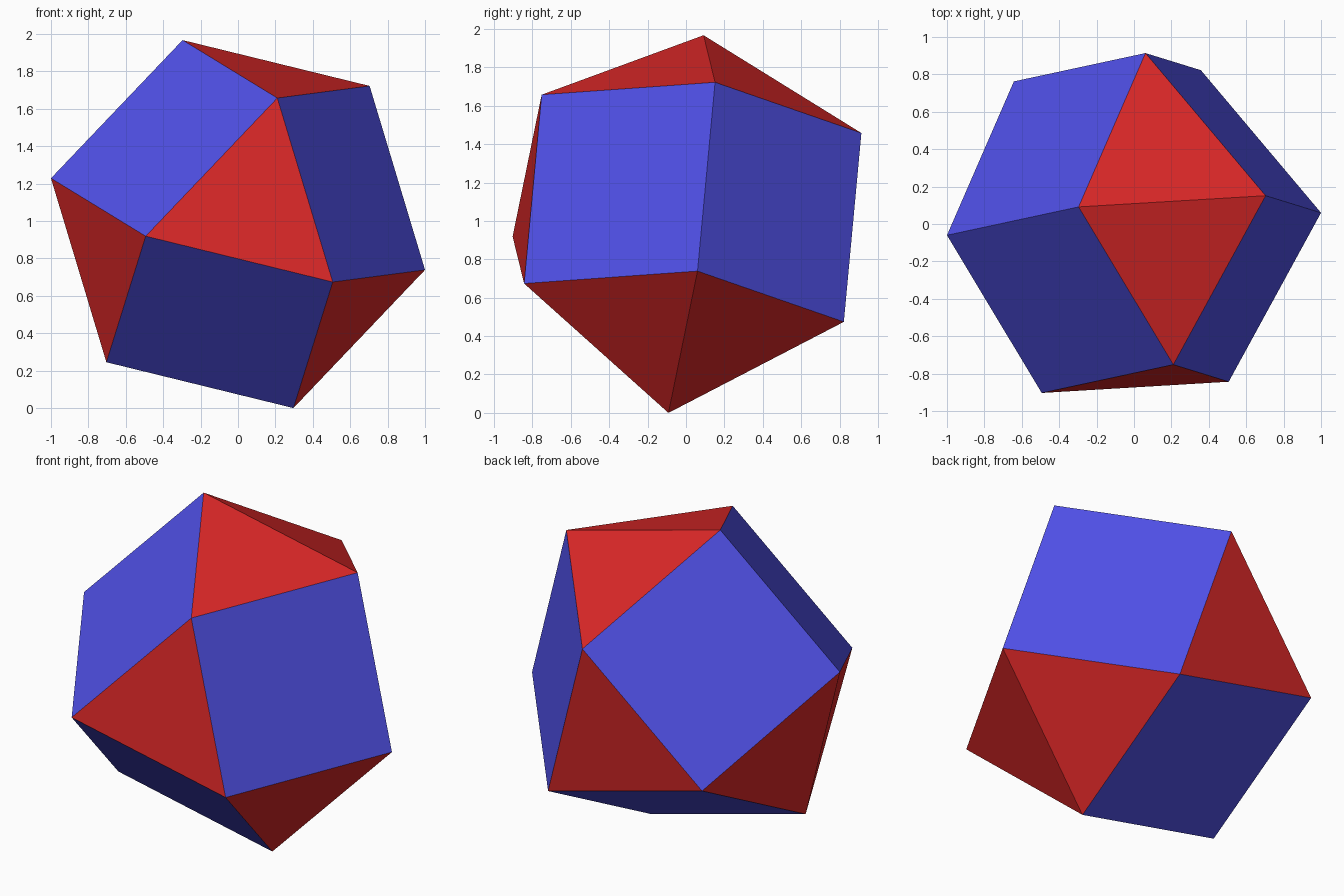
import bpy, bmesh, math
from mathutils import Vector, Matrix

if "Cube" in bpy.data.objects:
    bpy.data.objects.remove(bpy.data.objects["Cube"], do_unlink=True)


def make_material(name, color):
    mat = bpy.data.materials.new(name)
    mat.use_nodes = True
    mat.diffuse_color = color
    mat.node_tree.nodes["Principled BSDF"].inputs["Base Color"].default_value = color
    return mat


def ring(bm, radius, height, count, start):
    """Regular polygon of points in a plane of constant height."""
    for i in range(count):
        a = math.radians(start) + math.tau * i / count
        bm.verts.new((radius * math.cos(a), radius * math.sin(a), height))


# Tilted axes: u along a hexagon corner, n through the end triangles
u = Vector((1.0, 0.06, -0.245)).normalized()
n = Vector((0.15, -1.67, 0.20))
n = (n - u * n.dot(u)).normalized()
v = n.cross(u)
tilt = Matrix((u, v, n)).transposed().to_4x4()
edge = 1.0 / u.x  # makes the width exactly 2

# Triangular orthobicupola: hexagon waist with matching triangles on both sides
bm = bmesh.new()
ring(bm, edge, 0, 6, 0)
for side in (1, -1):
    ring(bm, edge / math.sqrt(3), side * edge * math.sqrt(2 / 3), 3, 90)
bmesh.ops.convex_hull(bm, input=bm.verts[:])
bmesh.ops.dissolve_limit(bm, angle_limit=math.radians(1), verts=bm.verts[:], edges=bm.edges[:])

# Tilt the solid and stand it on the ground
bm.transform(tilt)
bm.transform(Matrix.Translation((0, 0, -min(p.co.z for p in bm.verts))))
bmesh.ops.recalc_face_normals(bm, faces=bm.faces[:])

# Red triangles, blue squares
for face in bm.faces:
    face.material_index = 0 if len(face.verts) == 3 else 1
    face.smooth = False

mesh = bpy.data.meshes.new("polyhedron")
bm.to_mesh(mesh)
bm.free()
mesh.materials.append(make_material("red", (0.716, 0.021, 0.021, 1)))
mesh.materials.append(make_material("blue", (0.080, 0.080, 0.791, 1)))
bpy.context.collection.objects.link(bpy.data.objects.new("polyhedron", mesh))
